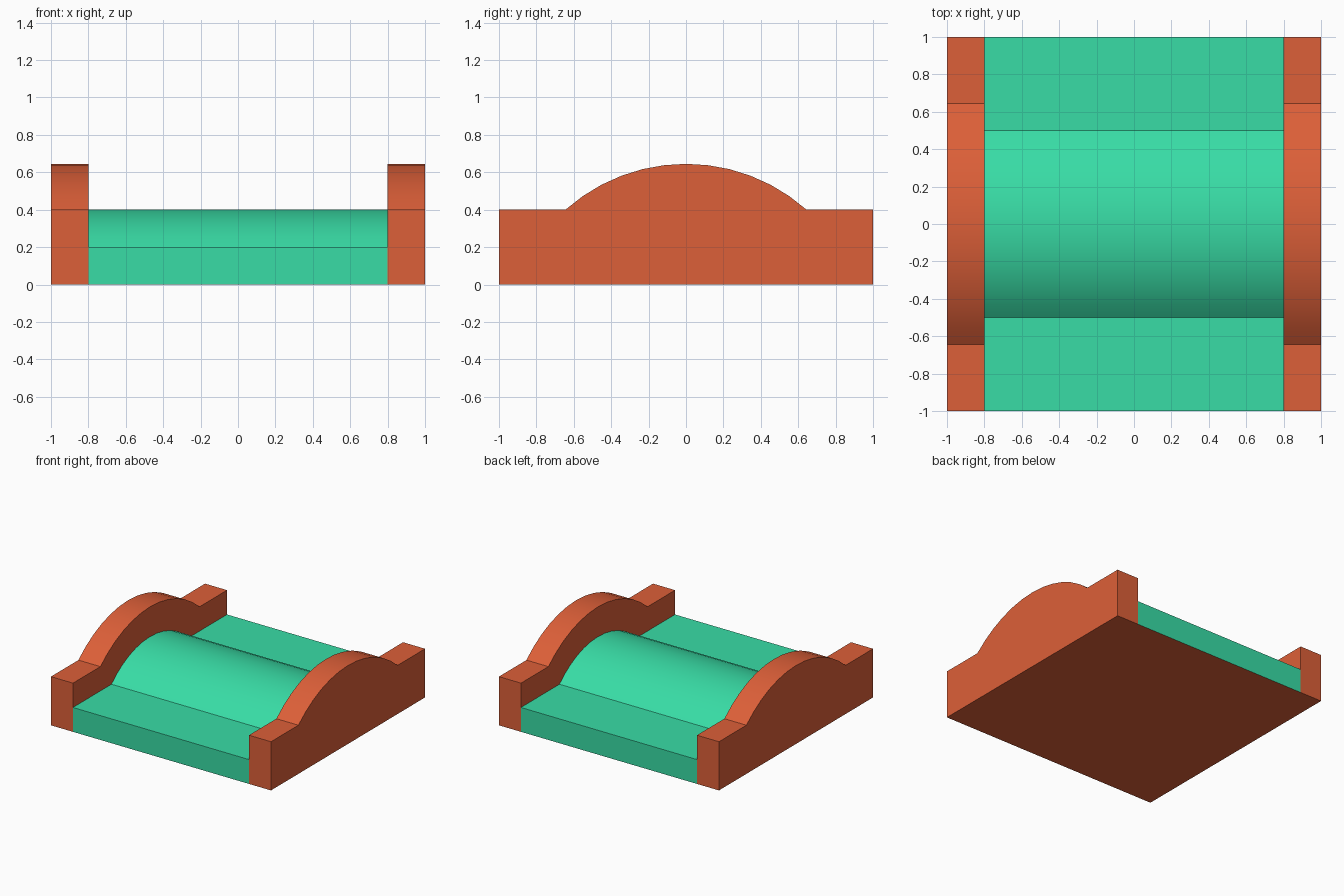
import bpy, bmesh
from math import sin, cos, asin, sqrt, radians

if "Cube" in bpy.data.objects:
    bpy.data.objects.remove(bpy.data.objects["Cube"])

AXIS_Z = -0.325  # shared centre of both arches


def material(name, color):
    m = bpy.data.materials.new(name)
    m.diffuse_color = color
    m.use_nodes = True
    m.node_tree.nodes["Principled BSDF"].inputs["Base Color"].default_value = m.diffuse_color
    return m


red = material("red", (0.72, 0.115, 0.04, 1))
green = material("green", (0.04, 0.72, 0.38, 1))


def arched_slab(name, x0, x1, shoulder, radius, mats, bottom_index=0, segments=12):
    """Extrude a flat-shouldered arch profile along x."""
    half = asin(sqrt(radius ** 2 - (shoulder - AXIS_Z) ** 2) / radius)
    profile = [(-1, 0), (1, 0), (1, shoulder)]
    for i in range(segments + 1):
        a = half - 2 * half * i / segments
        profile.append((radius * sin(a), AXIS_Z + radius * cos(a)))
    profile.append((-1, shoulder))

    bm = bmesh.new()
    face = bm.faces.new([bm.verts.new((x0, y, z)) for y, z in profile])
    ext = bmesh.ops.extrude_face_region(bm, geom=[face])
    moved = [g for g in ext["geom"] if isinstance(g, bmesh.types.BMVert)]
    bmesh.ops.translate(bm, verts=moved, vec=(x1 - x0, 0, 0))
    bmesh.ops.recalc_face_normals(bm, faces=bm.faces)
    for f in bm.faces:
        if f.normal.z < -0.9:
            f.material_index = bottom_index

    mesh = bpy.data.meshes.new(name)
    bm.to_mesh(mesh)
    bm.free()
    for m in mats:
        mesh.materials.append(m)
    obj = bpy.data.objects.new(name, mesh)
    bpy.context.collection.objects.link(obj)
    bpy.ops.object.select_all(action='DESELECT')
    obj.select_set(True)
    bpy.context.view_layer.objects.active = obj
    bpy.ops.object.shade_smooth_by_angle(angle=radians(30))
    return obj


# Green humped deck with a red underside
arched_slab("deck", -0.8, 0.8, 0.2, 0.725, [green, red], bottom_index=1)

# Red arched side walls
arched_slab("left_wall", -1.0, -0.8, 0.4, 0.97, [red])
arched_slab("right_wall", 0.8, 1.0, 0.4, 0.97, [red])
